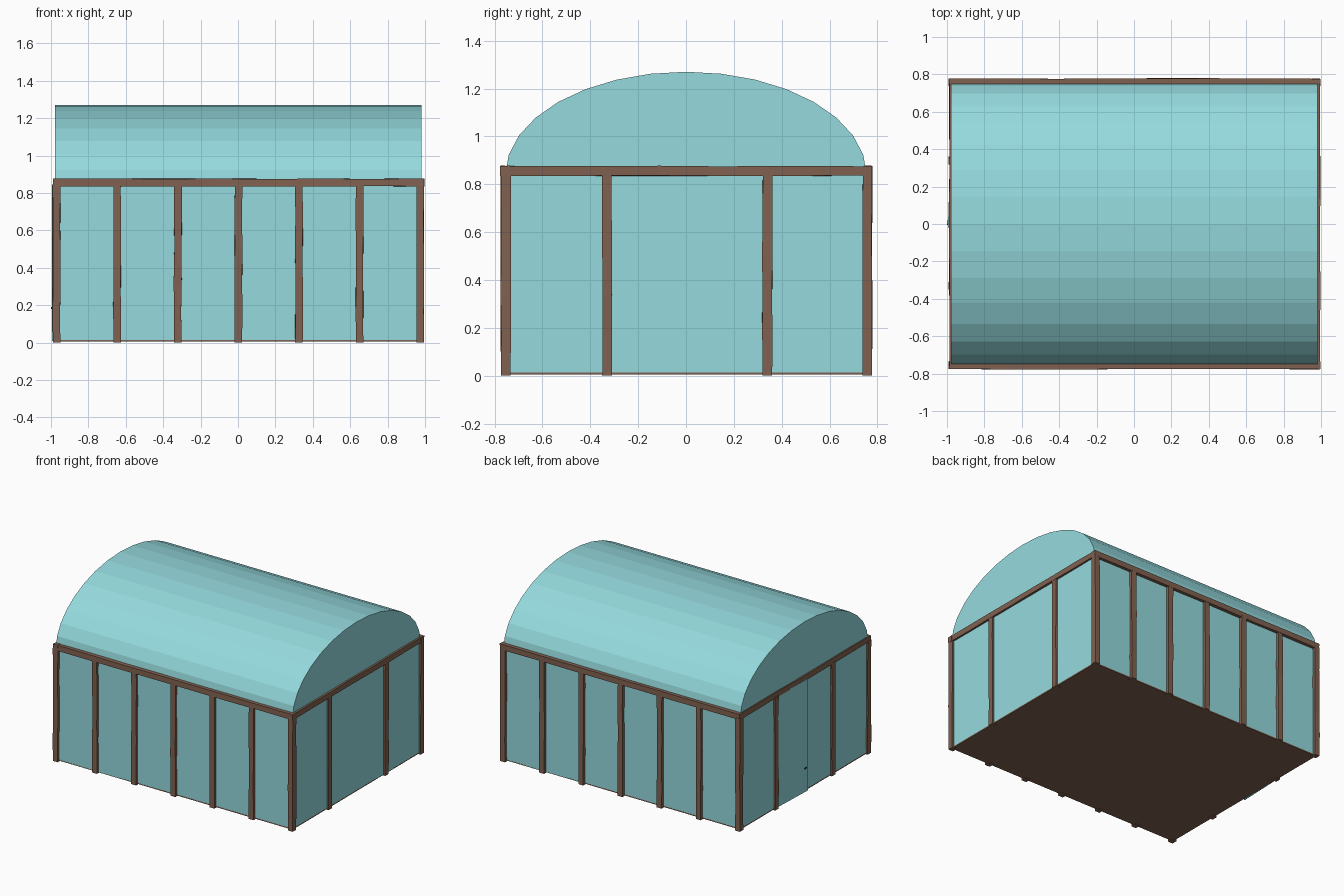
import bpy, bmesh, math, random
from mathutils import Vector, Matrix

random.seed(4)
if "Cube" in bpy.data.objects:
    bpy.data.objects.remove(bpy.data.objects["Cube"], do_unlink=True)


def material(name, rgb):
    mat = bpy.data.materials.new(name)
    mat.use_nodes = True
    mat.diffuse_color = (*rgb, 1)
    mat.node_tree.nodes["Principled BSDF"].inputs["Base Color"].default_value = (*rgb, 1)
    return mat


GLASS = material("pale teal glass", (0.30, 0.70, 0.73))
WOOD = material("brown wood", (0.22, 0.12, 0.08))
METAL = material("dark handle", (0.03, 0.02, 0.02))


def finish(name, bm, mat):
    bmesh.ops.recalc_face_normals(bm, faces=bm.faces)
    mesh = bpy.data.meshes.new(name)
    bm.to_mesh(mesh)
    bm.free()
    mesh.materials.append(mat)
    obj = bpy.data.objects.new(name, mesh)
    bpy.context.collection.objects.link(obj)
    return obj


def box(name, low, high, mat, rough=0.0, cuts=0, open_ends=False):
    """Box between two corners; rough timber gets its long edges cut and jittered."""
    low, high = Vector(low), Vector(high)
    size = high - low
    bm = bmesh.new()
    bmesh.ops.create_cube(bm, size=1, matrix=Matrix.Translation((low + high) / 2) @ Matrix.Diagonal((*size, 1)))
    if open_ends:
        ends = [f for f in bm.faces if abs(f.normal.z) > 0.5]
        bmesh.ops.delete(bm, geom=ends, context="FACES_ONLY")
    if cuts:
        long_edges = [e for e in bm.edges if e.calc_length() > 0.9 * max(size)]
        bmesh.ops.subdivide_edges(bm, edges=long_edges, cuts=cuts)
        for v in bm.verts:
            if v.co.z > 0.01:
                v.co += Vector([random.uniform(-rough, rough) for _ in range(3)])
    return finish(name, bm, mat)


X0, X1, Y = -0.978, 0.98, 0.755     # glass wall planes
EAVE, ROOF_RISE = 0.84, 0.43
HALF = 0.02                         # half thickness of the timber

# Floor and glass walls
box("floor", (X0, -Y, 0.005), (X1, Y, 0.014), WOOD)
box("glass_walls", (X0, -Y, 0.008), (X1, Y, 0.86), GLASS, open_ends=True)

# Barrel roof: half ellipse swept along x, with closed gable ends
bm = bmesh.new()
SEGMENTS = 16
rings = []
for x in (X0, X1):
    angles = [math.pi * i / SEGMENTS for i in range(SEGMENTS + 1)]
    rings.append([bm.verts.new((x, Y * math.cos(a), EAVE + ROOF_RISE * math.sin(a))) for a in angles])
for i in range(SEGMENTS):
    bm.faces.new((rings[0][i], rings[0][i + 1], rings[1][i + 1], rings[1][i]))
for ring in rings:
    bm.faces.new(ring)
finish("barrel_roof", bm, GLASS)


# Posts along the long walls and in the gable walls
def post(name, x, y):
    box(name, (x - HALF, y - HALF, 0), (x + HALF, y + HALF, 0.845), WOOD, 0.002, 4)


for side, y in (("front", -0.753), ("back", 0.757)):
    for i in range(7):
        post(f"{side}_post_{i + 1}", -0.97 + i * 0.324, y)
for side, x in (("right_gable", -0.97), ("left_gable", 0.974)):
    for i, y in enumerate((-0.33, 0.34)):
        post(f"{side}_post_{i + 1}", x, y)

# Eave beams
for side, y in (("front", -0.756), ("back", 0.758)):
    box(f"{side}_beam", (-0.988, y - HALF, 0.835), (0.996, y + HALF, 0.876), WOOD, 0.002, 6)
for side, x in (("right_gable", -0.968), ("left_gable", 0.975)):
    box(f"{side}_beam", (x - HALF, -0.776, 0.835), (x + HALF, 0.776, 0.876), WOOD, 0.002, 6)

# Door leaf standing slightly ajar, with its handle
hinge = Vector((X0 - 0.001, 0.33, 0))
leaf = box("door_leaf", (-0.004, -0.35, 0.008), (0.002, 0, 0.842), GLASS)
handle = box("door_handle", (-0.008, -0.335, 0.18), (-0.003, -0.31, 0.19), METAL)
for part in (leaf, handle):
    part.location = hinge
    part.rotation_euler.z = math.radians(-2)
